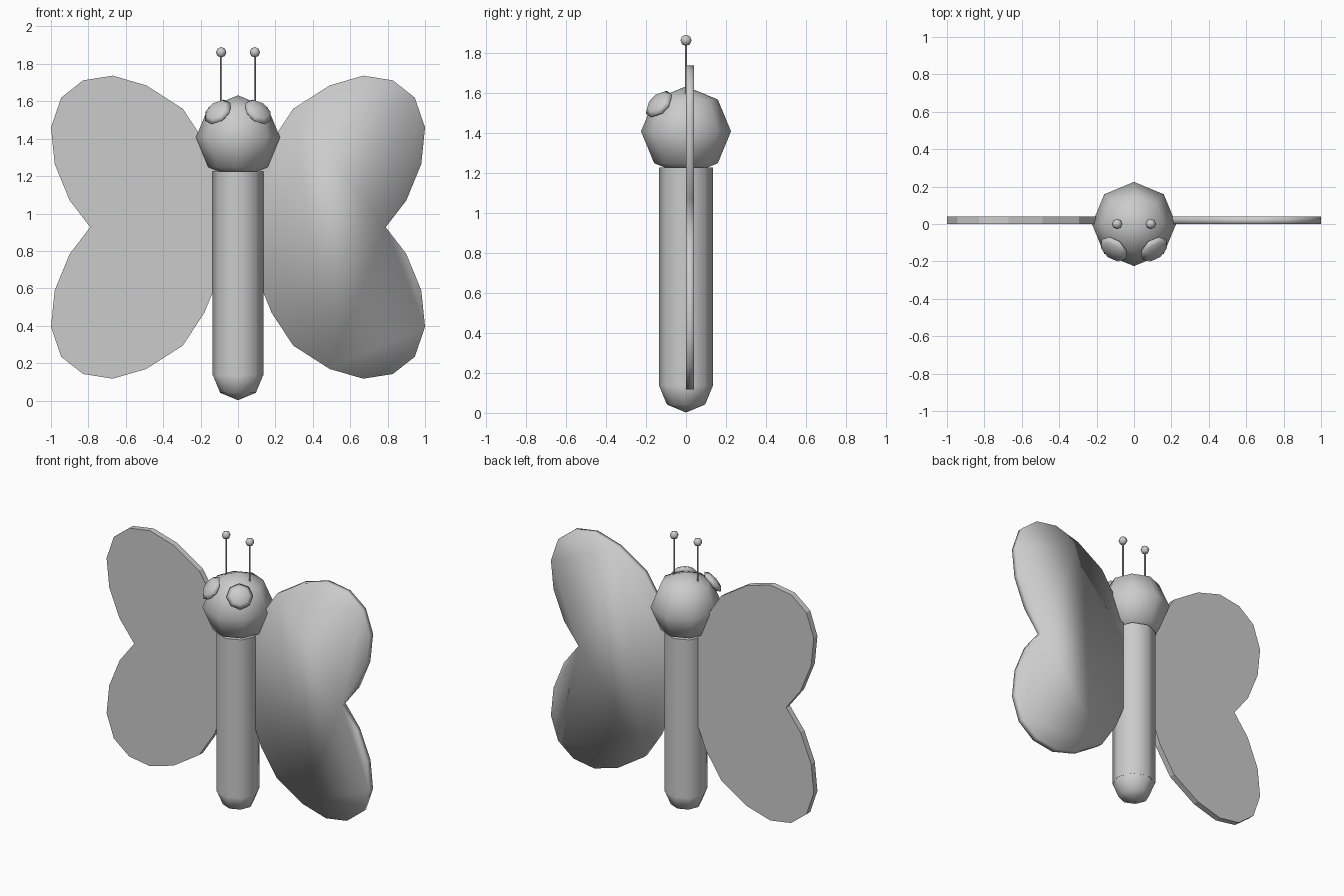
import bpy, bmesh
from mathutils import Matrix, Vector
from math import radians

if "Cube" in bpy.data.objects:
    bpy.data.objects.remove(bpy.data.objects["Cube"])


def finish(name, bm, smooth=True):
    bmesh.ops.recalc_face_normals(bm, faces=bm.faces)
    for f in bm.faces:
        f.smooth = smooth
    mesh = bpy.data.meshes.new(name)
    bm.to_mesh(mesh)
    bm.free()
    obj = bpy.data.objects.new(name, mesh)
    bpy.context.collection.objects.link(obj)
    return obj


def ball(name, loc, r, normal=(0, 0, 1), flat=1.0):
    bm = bmesh.new()
    rot = Vector(normal).to_track_quat('Z', 'Y').to_matrix().to_4x4()
    bmesh.ops.create_uvsphere(
        bm, u_segments=8, v_segments=4, radius=r,
        matrix=Matrix.Translation(loc) @ rot @ Matrix.Diagonal((1, 1, flat, 1)))
    return finish(name, bm)


def rod(name, x, z0, z1, r):
    bm = bmesh.new()
    bmesh.ops.create_cone(bm, cap_ends=True, segments=8, radius1=r, radius2=r,
                          depth=z1 - z0,
                          matrix=Matrix.Translation((x, 0, (z0 + z1) / 2)))
    obj = finish(name, bm)
    bpy.ops.object.select_all(action='DESELECT')
    obj.select_set(True)
    bpy.context.view_layer.objects.active = obj
    bpy.ops.object.shade_smooth_by_angle(angle=radians(60))
    return obj


# upper half of the wing outline (x, z); lower half mirrors about MID
MID = 0.927
UPPER = [(.90, 1.07), (.98, 1.265), (1.0, 1.46), (.945, 1.62), (.828, 1.712),
         (.67, 1.737), (.49, 1.685), (.295, 1.56), (.18, 1.385), (.10, 1.19),
         (.08, .99)]


def wing(name, side, smooth):
    outline = [(.79, MID)] + UPPER + [(x, 2 * MID - z) for x, z in reversed(UPPER)]
    bm = bmesh.new()
    face = bm.faces.new([bm.verts.new((side * x, 0, z)) for x, z in outline])
    ext = bmesh.ops.extrude_face_region(bm, geom=[face], use_keep_orig=True)
    verts = [g for g in ext["geom"] if isinstance(g, bmesh.types.BMVert)]
    bmesh.ops.translate(bm, vec=(0, .04, 0), verts=verts)
    return finish(name, bm, smooth)


# body and head
rod("body", 0, .135, 1.226, .135)
ball("tail_tip", (0, 0, .137), .135)
ball("head", (0, 0, 1.407), .225)

# wings: the right one is smooth shaded, the left one flat
wing("wing_left", -1, False)
wing("wing_right", 1, True)

# eyes and antennae
for side, label in ((-1, "left"), (1, "right")):
    ball("eye_" + label, (side * .108, -.135, 1.543), .084,
         (side * .108, -.135, .135), .35)
    rod("antenna_" + label, side * .09, 1.5, 1.86, .005)
    ball("antenna_tip_" + label, (side * .09, 0, 1.862), .028)
